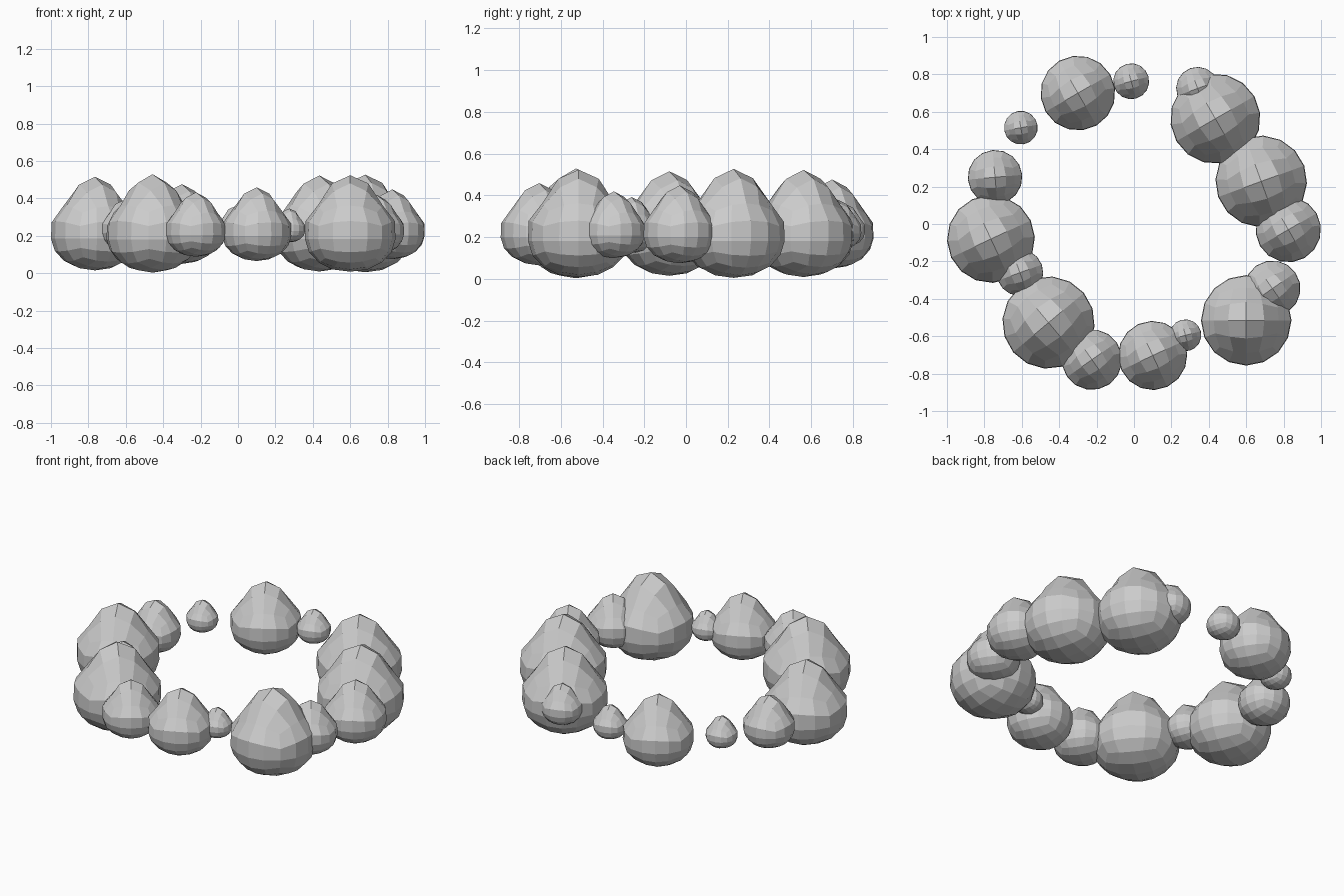
import bpy, bmesh, math
from mathutils import Vector

if "Cube" in bpy.data.objects:
    bpy.data.objects.remove(bpy.data.objects["Cube"])

# Pear profile: sphere height -> (height, radius) of the finished lump
PROFILE = [(-1, -1.0, 0), (-.924, -.95, .39), (-.707, -.80, .69), (-.383, -.57, .91),
           (0, -.28, 1.0), (.383, .12, .985), (.707, .46, .72), (.924, .95, .40), (1, 1.13, 0)]


def pear_point(d):
    """Move a point of the unit sphere onto the pear shape."""
    s = max(-1, min(1, d.z))
    # interpolate by latitude so the shape stays rounded at the poles
    a = math.asin(s)
    for p, q in zip(PROFILE, PROFILE[1:]):
        if s <= q[0] + 1e-9:
            a0, a1 = math.asin(p[0]), math.asin(q[0])
            t = (a - a0) / (a1 - a0)
            z = p[1] + t * (q[1] - p[1])
            r = p[2] + t * (q[2] - p[2])
            break
    flat = Vector((d.x, d.y, 0))
    if flat.length > 1e-6:
        flat = flat.normalized() * r
    else:
        flat = Vector((0, 0, 0))
    return Vector((flat.x, flat.y, z))


def make_pear_mesh():
    """Rounded cube with four faces per edge, bent into a pear."""
    bm = bmesh.new()
    bmesh.ops.create_cube(bm, size=2)
    bmesh.ops.subdivide_edges(bm, edges=bm.edges[:], cuts=3, use_grid_fill=True)
    for v in bm.verts:
        d = Vector([math.tan(c * math.pi / 4) for c in v.co]).normalized()
        v.co = pear_point(d)
    bmesh.ops.recalc_face_normals(bm, faces=bm.faces[:])
    mesh = bpy.data.meshes.new("lump")
    bm.to_mesh(mesh)
    bm.free()
    return mesh


# Ring of lumps: x, y, radius, turn in degrees
LUMPS = [
    (-.30, .70, .20, 30), (-.015, .763, .096, 15), (-.605, .515, .09, 10),
    (-.743, .25, .146, 5), (-.765, -.08, .235, 25), (-.61, -.26, .125, 20),
    (-.457, -.527, .247, 40), (-.225, -.725, .162, 35), (.10, -.703, .185, 25),
    (.275, -.595, .085, 15), (.60, -.515, .242, 0), (.74, -.345, .15, 35),
    (.825, -.03, .175, 30), (.68, .228, .245, 20), (.435, .563, .241, 30),
    (.34, .725, .115, 20),
]

mesh = make_pear_mesh()
for i, (x, y, r, turn) in enumerate(LUMPS):
    ob = bpy.data.objects.new(f"stone_{i + 1}", mesh)
    ob.location = (x, y, .25)
    ob.scale = (r, r, r)
    ob.rotation_euler.z = math.radians(turn)
    bpy.context.collection.objects.link(ob)
